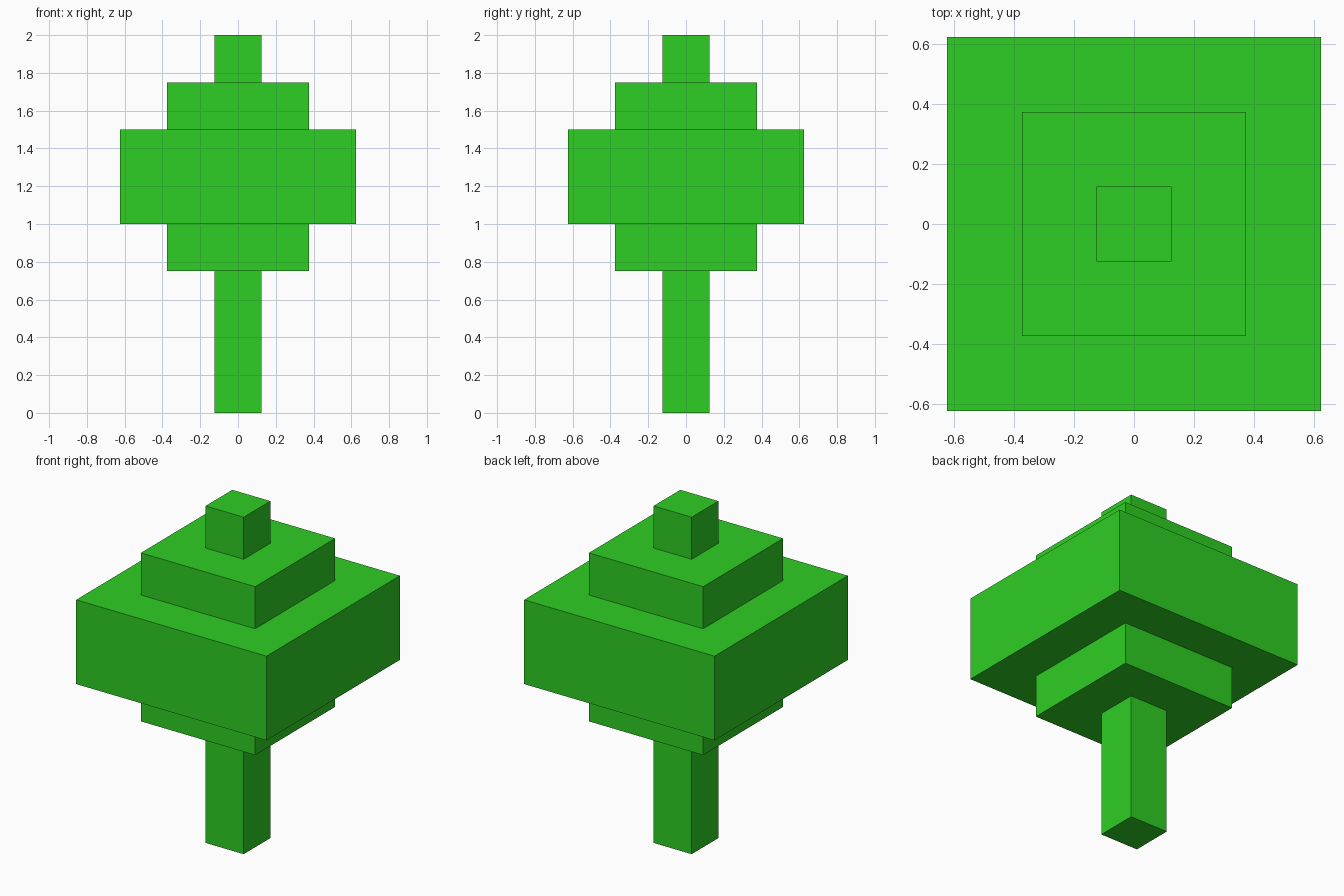
import bpy
import bmesh
from mathutils import Matrix

if "Cube" in bpy.data.objects:
    bpy.data.objects.remove(bpy.data.objects["Cube"])

# Leaf green shared by every tier
green = bpy.data.materials.new("green")
green.diffuse_color = (0.027, 0.62, 0.017, 1.0)
green.use_nodes = True
green.node_tree.nodes["Principled BSDF"].inputs["Base Color"].default_value = green.diffuse_color


def square_block(name, width, bottom, top):
    """Square block centred on the z axis, spanning bottom to top."""
    height = top - bottom
    bm = bmesh.new()
    bmesh.ops.create_cube(bm, size=1.0, matrix=Matrix.Diagonal((width, width, height, 1.0)))
    mesh = bpy.data.meshes.new(name)
    bm.to_mesh(mesh)
    bm.free()
    mesh.materials.append(green)
    obj = bpy.data.objects.new(name, mesh)
    obj.location.z = (bottom + top) / 2
    bpy.context.collection.objects.link(obj)
    return obj


# Trunk, then the stacked tiers of the crown: name, width, bottom, top
parts = [
    ("trunk", 0.25, 0.00, 0.75),
    ("lower_crown", 0.75, 0.75, 1.00),
    ("middle_crown", 1.25, 1.00, 1.50),
    ("upper_crown", 0.75, 1.50, 1.75),
    ("crown_tip", 0.25, 1.75, 2.00),
]
for part in parts:
    square_block(*part)
